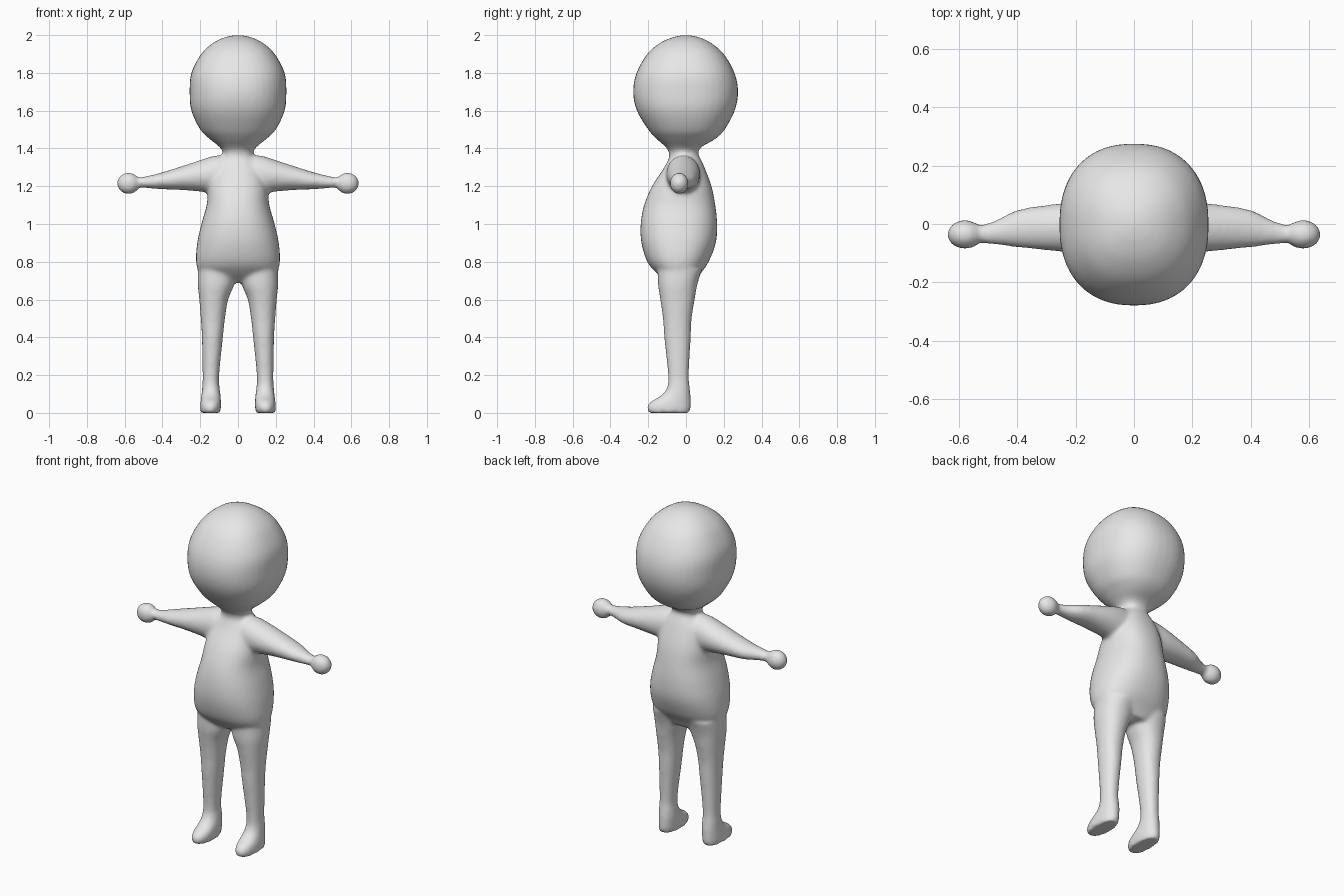
import bpy, bmesh, math
from mathutils import Vector

cube = bpy.data.objects.get("Cube")
if cube:
    bpy.data.objects.remove(cube, do_unlink=True)

SEGMENTS, STEPS = 40, 5


def spline(rings):
    """Smoothly fill in sections between the given ones."""
    r = [Vector(v) for v in rings]
    r = [r[0]] + r + [r[-1]]
    out = []
    for a, b, c, d in zip(r, r[1:], r[2:], r[3:]):
        for i in range(STEPS):
            t = i / STEPS
            out.append((b * 2 + (c - a) * t + (a * 2 - b * 5 + c * 4 - d) * t**2
                        + (b * 3 - a - c * 3 + d) * t**3) * 0.5)
    return out + [r[-1]]


def loft(bm, rings, place, power=2.0):
    """Skin rounded sections: position, then min and max on two axes."""
    loops = []
    for p, u0, u1, v0, v1 in spline(rings):
        loop = []
        for k in range(SEGMENTS):
            a = math.tau * k / SEGMENTS
            c, s = math.cos(a), math.sin(a)
            u = math.copysign(abs(c) ** (2 / power), c) * (u1 - u0) / 2
            v = math.copysign(abs(s) ** (2 / power), s) * (v1 - v0) / 2
            loop.append(bm.verts.new(place(p, (u0 + u1) / 2 + u, (v0 + v1) / 2 + v)))
        loops.append(loop)
    for a, b in zip(loops, loops[1:]):
        for k in range(SEGMENTS):
            n = (k + 1) % SEGMENTS
            bm.faces.new((a[k], a[n], b[n], b[k]))
    bm.faces.new(loops[0][::-1])
    bm.faces.new(loops[-1])


def symmetric(rows):
    return [(z, -w, w, y0, y1) for z, w, y0, y1 in rows]


def upright(p, u, v):
    return (u, v, p)


bm = bmesh.new()

# Head and neck: height, half width, front, back
head = symmetric([
    (1.33, .085, -.09, .07), (1.38, .08, -.09, .065), (1.41, .10, -.11, .085),
    (1.45, .15, -.155, .155), (1.50, .20, -.20, .205), (1.60, .247, -.26, .258),
    (1.70, .256, -.28, .276), (1.80, .247, -.262, .257), (1.90, .195, -.205, .20),
    (1.96, .13, -.135, .13), (1.99, .065, -.065, .065), (2.0, .01, -.01, .01)])
loft(bm, head, upright, 2.3)

# Torso with a round belly
torso = symmetric([
    (.69, .12, -.09, .05), (.74, .20, -.155, .08), (.80, .222, -.205, .12),
    (.90, .216, -.236, .158), (1.0, .194, -.24, .165), (1.1, .166, -.222, .155),
    (1.2, .155, -.18, .135), (1.3, .125, -.115, .098), (1.36, .08, -.085, .07)])
loft(bm, torso, upright, 2.3)

# Leg and foot in one sweep: height, inner, outer, front, back
leg = [
    (0, .095, .198, -.198, .02), (.03, .09, .20, -.207, .025),
    (.06, .09, .198, -.185, .025), (.09, .092, .194, -.135, .024),
    (.13, .097, .19, -.102, .021), (.20, .10, .187, -.095, .015),
    (.40, .08, .191, -.115, .025), (.50, .069, .197, -.122, .03),
    (.60, .052, .205, -.136, .046), (.68, .02, .213, -.148, .06),
    (.76, .01, .212, -.15, .085)]

# Arm: distance out, front, back, bottom, top
arm = [
    (.04, -.10, .07, 1.17, 1.36), (.12, -.105, .075, 1.16, 1.362),
    (.20, -.10, .075, 1.172, 1.338), (.30, -.09, .065, 1.18, 1.305),
    (.40, -.08, .048, 1.184, 1.274), (.48, -.07, .01, 1.19, 1.254),
    (.54, -.065, -.005, 1.195, 1.245), (.58, -.06, -.01, 1.2, 1.24)]

for side in (1, -1):
    loft(bm, leg, lambda p, u, v: (side * u, v, p), 2.2)
    loft(bm, arm, lambda p, u, v: (side * p, u, v))
    # Ball hand
    ball = bmesh.ops.create_uvsphere(bm, u_segments=24, v_segments=16, radius=1)["verts"]
    bmesh.ops.scale(bm, vec=(.061, .05, .057), verts=ball)
    bmesh.ops.translate(bm, vec=(side * .58, -.036, 1.215), verts=ball)

bmesh.ops.recalc_face_normals(bm, faces=bm.faces)
mesh = bpy.data.meshes.new("body")
bm.to_mesh(mesh)
bm.free()
body = bpy.data.objects.new("body", mesh)
bpy.context.collection.objects.link(body)

# Plain grey skin
grey = bpy.data.materials.new("plain grey")
grey.use_nodes = True
grey.diffuse_color = (.8, .8, .8, 1)
grey.node_tree.nodes["Principled BSDF"].inputs["Base Color"].default_value = (.8, .8, .8, 1)
mesh.materials.append(grey)

# Fuse the parts into one soft skin
remesh = body.modifiers.new("fuse", 'REMESH')
remesh.mode = 'VOXEL'
remesh.voxel_size = .011
remesh.use_smooth_shade = True
soften = body.modifiers.new("soften", 'SMOOTH')
soften.factor = .5
soften.iterations = 7
for polygon in mesh.polygons:
    polygon.use_smooth = True
